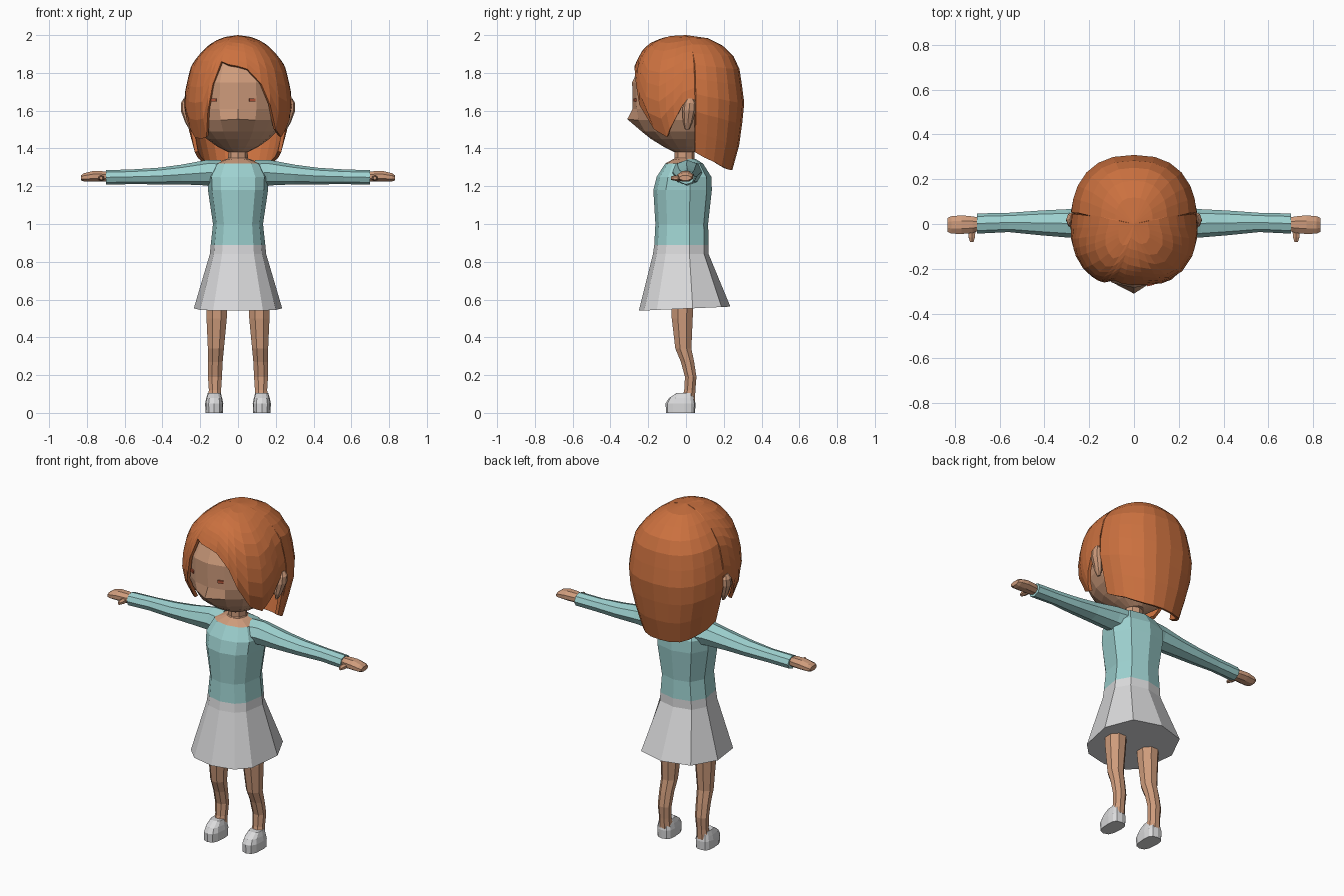
import bpy, bmesh, math
from mathutils import Vector

if "Cube" in bpy.data.objects:
    bpy.data.objects.remove(bpy.data.objects["Cube"])


def material(name, rgb):
    m = bpy.data.materials.new(name)
    m.diffuse_color = (*rgb, 1)
    m.use_nodes = True
    m.node_tree.nodes["Principled BSDF"].inputs["Base Color"].default_value = m.diffuse_color
    return m


SKIN = material("skin", (0.62, 0.33, 0.20))
HAIR = material("copper hair", (0.60, 0.165, 0.05))
SHIRT = material("aqua knit", (0.34, 0.64, 0.63))
WHITE = material("off white", (0.70, 0.70, 0.71))
EYE = material("rust brown", (0.45, 0.09, 0.04))


def sp(v, p):
    return math.copysign(abs(v) ** (2 / p), v)


def ring(z, w, f, b, angles, p=2.0, cx=0, cy=0):
    """Horizontal outline: half width w, front depth f, back depth b (angle 0 = front)."""
    pts = []
    for a in angles:
        c = math.cos(math.radians(a))
        pts.append((cx + w * sp(math.sin(math.radians(a)), p),
                    cy - (f if c > 0 else b) * sp(c, p), z))
    return pts


def steps(n, start=0):
    return [start + 360 * i / n for i in range(n)]


def loft(name, rings, mats, cap=(True, True), rule=None):
    bm = bmesh.new()
    rows = [[bm.verts.new(p) for p in r] for r in rings]
    n = len(rows[0])
    for r0, r1 in zip(rows, rows[1:]):
        for i in range(n):
            j = (i + 1) % n
            bm.faces.new((r0[i], r0[j], r1[j], r1[i]))
    for flag, r in zip(cap, (rows[0], rows[-1])):
        if flag:
            bm.faces.new(r)
    bmesh.ops.remove_doubles(bm, verts=bm.verts, dist=0.0005)
    bmesh.ops.recalc_face_normals(bm, faces=bm.faces)
    bm.normal_update()
    mid = sum((v.co for v in bm.verts), Vector()) / len(bm.verts)
    if sum(f.normal.dot(f.calc_center_median() - mid) * f.calc_area() for f in bm.faces) < 0:
        bmesh.ops.reverse_faces(bm, faces=bm.faces)
    if rule:
        for f in bm.faces:
            f.material_index = rule(f.calc_center_median())
    me = bpy.data.meshes.new(name)
    bm.to_mesh(me)
    bm.free()
    for m in mats:
        me.materials.append(m)
    ob = bpy.data.objects.new(name, me)
    bpy.context.collection.objects.link(ob)
    return ob


def lerp(table, z):
    """Interpolate (z, w, f, b) rows, listed from the top down."""
    for a, b in zip(table, table[1:]):
        if z >= b[0]:
            t = (a[0] - z) / (a[0] - b[0])
            return [p + (q - p) * t for p, q in zip(a[1:], b[1:])]
    return table[-1][1:]


# Sweater and skirt in one lofted body
BODY = [0, 30, 56, 96, 140, 180, 220, 264, 304, 330]
body = [(.555, .235, .25, .235), (.84, .15, .175, .12), (.89, .145, .168, .12),
        (1.0, .133, .162, .117), (1.18, .16, .173, .137), (1.25, .163, .155, .134),
        (1.32, .125, .11, .09), (1.345, .06, .065, .05)]
rings = [ring(*r, BODY, 2.4) for r in body]
rings[0] = [(x, y, .552 + .045 * y) for x, y, z in rings[0]]
loft("sweater_and_skirt", rings, [SHIRT, WHITE, SKIN],
     rule=lambda c: 1 if c.z < .885 else (2 if c.z > 1.325 and c.y < .02 else 0))

# Neck
loft("neck", [ring(1.31, .085, .10, .05, steps(8)), ring(1.35, .052, .06, .045, steps(8)),
              ring(1.44, .05, .06, .045, steps(8))], [SKIN])

# Head with a pointed nose
head = [(1.94, .1, .1, .12), (1.86, .2, .235, .22), (1.75, .25, .285, .25),
        (1.61, .255, .282, .25), (1.55, .24, .272, .24), (1.49, .205, .235, .19),
        (1.45, .165, .185, .15), (1.41, .11, .12, .1), (1.38, .05, .06, .06)]
rings = [ring(*r, steps(16)) for r in head]
rings[4][0] = (0, -.311, 1.555)
loft("head", rings, [SKIN])

# Hair shell: one column per azimuth, each running from the crown to its own hem height
hair = [(2.0, 0, 0, 0), (1.995, .05, .09, .07), (1.98, .1, .14, .13), (1.955, .145, .195, .18),
        (1.92, .185, .23, .225), (1.885, .215, .25, .255), (1.84, .248, .272, .28),
        (1.71, .28, .287, .3), (1.61, .286, .285, .312), (1.53, .272, .25, .297),
        (1.46, .25, .2, .29), (1.36, .225, .15, .27), (1.285, .2, .12, .245)]
side = [(64, 1.46), (72, 1.5), (80, 1.55), (88, 1.63), (96, 1.66), (97, 1.38), (108, 1.35),
        (120, 1.33), (135, 1.305), (150, 1.29), (165, 1.285)]
right = [(-9, 1.845), (0, 1.835), (8, 1.82), (22.8, 1.74), (32.7, 1.63), (46, 1.5)] + side
left = [(180, 1.285)] + [(-a, z) for a, z in reversed(side)]
left += [(-50, 1.45), (-38, 1.46), (-30, 1.6), (-25, 1.74), (-18, 1.86)]
columns = right + left
ROWS = 9
rings = []
for k in range(ROWS + 1):
    row = []
    for a, hem in columns:
        z = 2 - (2 - hem) * (k / ROWS) ** 1.7
        row += ring(z, *lerp(hair, z), [a], 2.4)
    rings.append(row)
shell = loft("hair", rings, [HAIR], cap=(False, False))
mod = shell.modifiers.new("thickness", "SOLIDIFY")
mod.thickness = 0.018

# Small eye marks
for x in (-.13, .075):
    bpy.ops.mesh.primitive_cube_add(size=1)
    eye = bpy.context.object
    eye.name = "eye"
    eye.scale = (.034, .009, .016)
    eye.location = (x, -.284 * math.sqrt(1 - (x / .253) ** 2) + .001, 1.657)
    eye.rotation_euler.z = math.atan2(x, .284)
    eye.data.materials.append(EYE)


def arm_ring(s, x, zc, rz, yc, ry, n=8, start=0):
    return [(s * x, yc + ry * math.sin(math.radians(a)), zc + rz * math.cos(math.radians(a)))
            for a in steps(n, start)]


for s, tag in ((-1, "left"), (1, "right")):
    # Sleeve
    sleeve = [(.09, 1.27, .068, .005, .085), (.16, 1.272, .068, .005, .072),
              (.30, 1.262, .052, .003, .063), (.42, 1.254, .044, .005, .055),
              (.56, 1.25, .039, .007, .043), (.70, 1.247, .038, .002, .045)]
    loft(tag + "_sleeve", [arm_ring(s, *r) for r in sleeve], [SHIRT])
    # Hand and thumb
    hand = [(.68, 1.25, .026, 0, .028), (.72, 1.252, .03, -.003, .04),
            (.77, 1.252, .03, -.003, .045), (.815, 1.247, .024, -.004, .042),
            (.832, 1.244, .014, -.004, .034)]
    loft(tag + "_hand", [arm_ring(s, *r, 8, 22.5) for r in hand], [SKIN])
    thumb = [(-.02, .02, .016), (-.06, .016, .014), (-.08, .009, .009)]
    loft(tag + "_thumb", [[(s * (.724 + rx * math.cos(t)), y, 1.243 + rz * math.sin(t))
                           for t in (.5, 1.57, 2.6, 3.7, 4.71, 5.8)] for y, rx, rz in thumb], [SKIN])
    # Ear
    ear = [(1.5, .006, .012), (1.535, .02, .025), (1.6, .03, .036), (1.64, .03, .034), (1.665, .014, .016)]
    loft(tag + "_ear", [ring(z, w, d, d, steps(8), 2, s * (.243 + .022 * min(1, (z - 1.5) / .1) + .008),
                             .015 + .1 * (z - 1.59)) for z, w, d in ear], [SKIN])
    # Leg with bent knee
    leg = [(.60, .062, .064, .112, -.018), (.50, .058, .06, .113, -.02), (.34, .046, .046, .117, -.014),
           (.27, .042, .038, .12, .008), (.19, .04, .033, .122, .025), (.12, .035, .032, .122, .02),
           (.06, .04, .04, .124, .01)]
    loft(tag + "_leg", [ring(z, w, d, d, steps(8, 22.5), 2, s * cx, cy) for z, w, d, cx, cy in leg], [SKIN])
    # Shoe
    shoe = [(0, .046, .098, .056, 0), (.05, .048, .1, .058, 0), (.078, .042, .083, .052, 0),
            (.105, .034, .045, .045, .004)]
    loft(tag + "_shoe", [ring(z, w, f, b, steps(12), 2.8, s * .126, cy - .008)
                         for z, w, f, b, cy in shoe], [WHITE])
